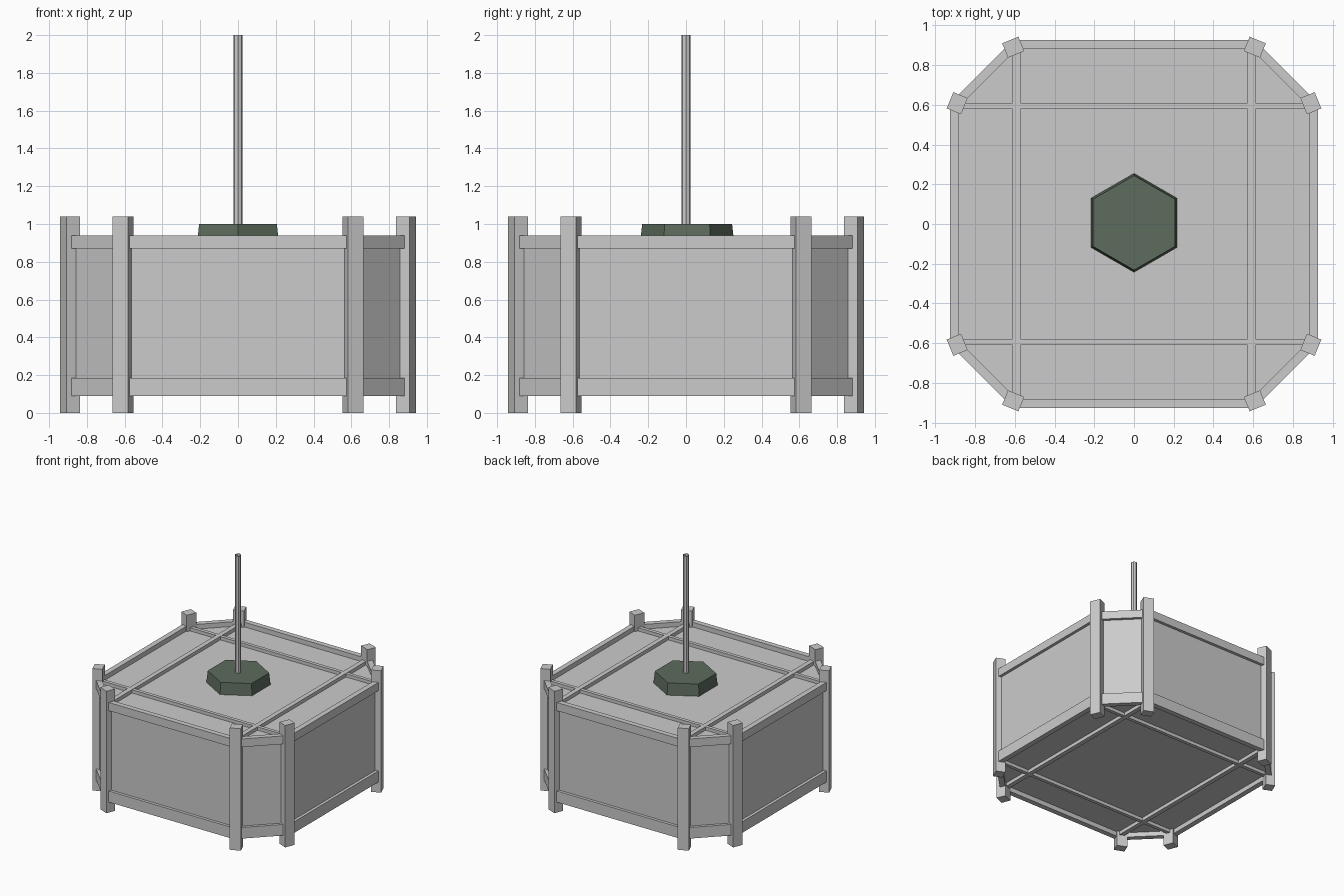
import bpy, bmesh
from math import pi, sin, cos, atan2

if "Cube" in bpy.data.objects:
    bpy.data.objects.remove(bpy.data.objects["Cube"])

def finish(bm, name):
    me = bpy.data.meshes.new(name)
    bmesh.ops.recalc_face_normals(bm, faces=bm.faces)
    bm.to_mesh(me)
    bm.free()
    ob = bpy.data.objects.new(name, me)
    bpy.context.collection.objects.link(ob)
    return ob

def box(name, loc, size, rot=0):
    bm = bmesh.new()
    bmesh.ops.create_cube(bm, size=1)
    for v in bm.verts:
        v.co = [c * s for c, s in zip(v.co, size)]
    ob = finish(bm, name)
    ob.location = loc
    ob.rotation_euler.z = rot
    return ob

def octagon(flat, diag):
    # corners of a square with half-width flat, chamfered at distance diag
    k = diag * 2 ** 0.5 - flat
    return [(flat, -k), (flat, k), (k, flat), (-k, flat),
            (-flat, k), (-flat, -k), (-k, -flat), (k, -flat)]

def prism(name, loops):
    # stack of (points, z) rings; capped ends
    bm = bmesh.new()
    rings = [[bm.verts.new((x, y, z)) for x, y in pts] for pts, z in loops]
    n = len(rings[0])
    for a, b in zip(rings, rings[1:]):
        for i in range(n):
            j = (i + 1) % n
            bm.faces.new((a[i], a[j], b[j], b[i]))
    bm.faces.new(rings[0])
    bm.faces.new(rings[-1])
    return finish(bm, name)

def ring(name, outer, inner, z0, z1):
    # hollow octagonal band
    bm = bmesh.new()
    rings = [[bm.verts.new((x, y, z)) for x, y in pts]
             for pts, z in ((outer, z0), (outer, z1), (inner, z1), (inner, z0))]
    for r in range(4):
        a, b = rings[r], rings[(r + 1) % 4]
        for i in range(8):
            j = (i + 1) % 8
            bm.faces.new((a[i], a[j], b[j], b[i]))
    return finish(bm, name)

# Recessed lantern body
panel = octagon(0.90, 1.06)
prism("panel_body", [(panel, 0.13), (panel, 0.90)])

# Top and bottom rails
outer, inner = octagon(0.925, 1.085), octagon(0.88, 1.04)
ring("top_rail", outer, inner, 0.87, 0.94)
ring("bottom_rail", outer, inner, 0.09, 0.185)

# Eight corner posts, turned to face outwards
for i, (x, y) in enumerate([(0.89, 0.608), (0.608, 0.89)]):
    for sx in (1, -1):
        for sy in (1, -1):
            a = pi / 8 if i == 0 else 3 * pi / 8
            box("corner_post", (sx * x, sy * y, 0.52), (0.078, 0.088, 1.04),
                atan2(sy * sin(a), sx * cos(a)))

# Crossing bars on top and underside
for z in (0.91, 0.12):
    for s in (1, -1):
        box("cross_bar_long", (s * 0.592, 0, z), (0.04, 1.78, 0.04))
        box("cross_bar_wide", (0, s * 0.594, z), (1.78, 0.03, 0.036))

# Hexagonal mount
def hexagon(r):
    return [(r * sin(i * pi / 3), 0.006 + r * cos(i * pi / 3)) for i in range(6)]

mount = prism("hexagonal_mount", [(hexagon(0.25), 0.89), (hexagon(0.238), 1.0)])
mat = bpy.data.materials.new("dark_green")
mat.diffuse_color = (0.11, 0.15, 0.11, 1)
mat.use_nodes = True
mat.node_tree.nodes["Principled BSDF"].inputs["Base Color"].default_value = mat.diffuse_color
mount.data.materials.append(mat)

# Hanging rod
bpy.ops.mesh.primitive_cylinder_add(vertices=8, radius=0.025, depth=1.02,
                                    end_fill_type='NOTHING', location=(0, 0, 1.49))
bpy.context.object.name = "hanging_rod"
